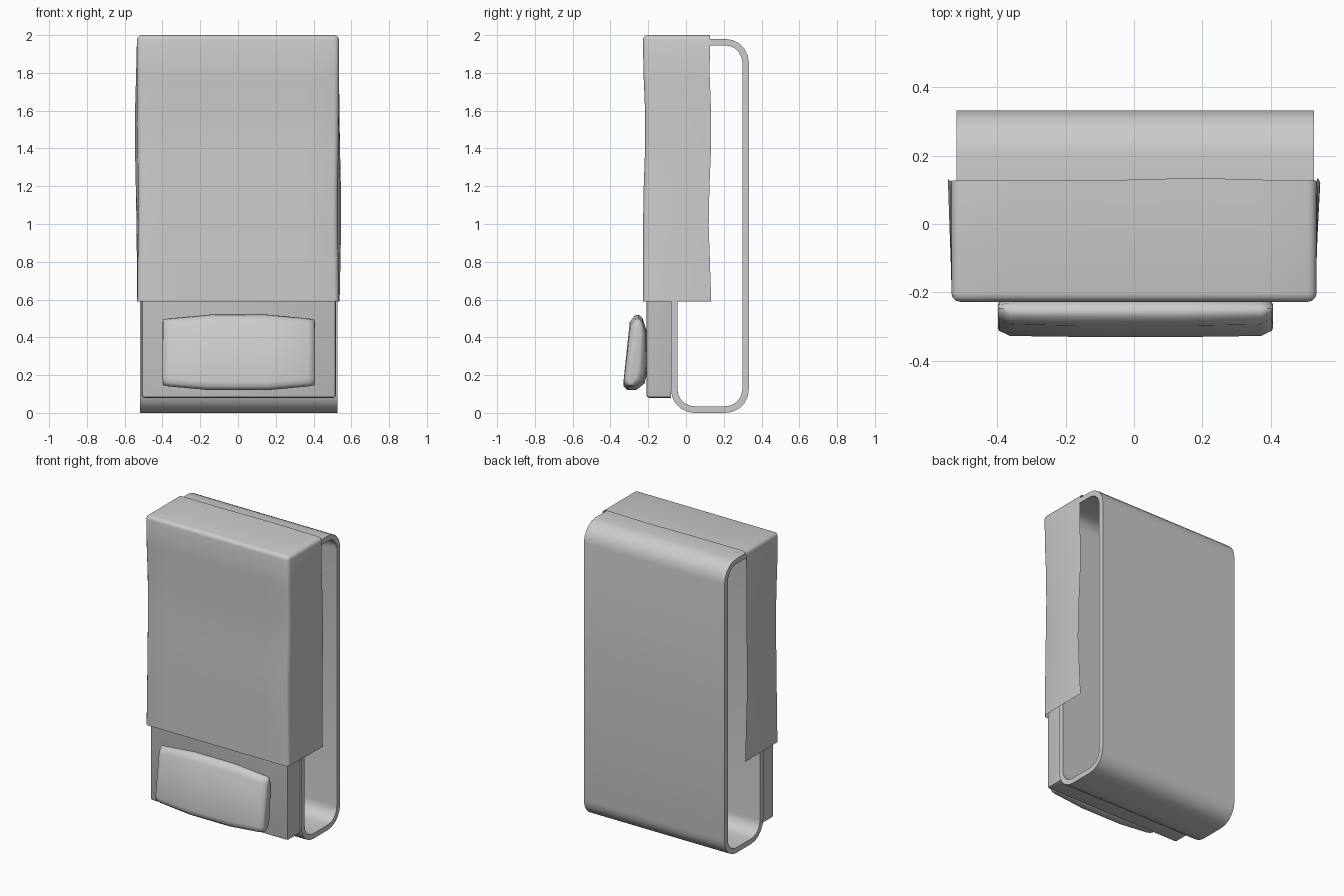
import bpy, bmesh, math
from mathutils import Vector

if "Cube" in bpy.data.objects:
    bpy.data.objects.remove(bpy.data.objects["Cube"])


def finish(name, bm, angle=40):
    bmesh.ops.recalc_face_normals(bm, faces=bm.faces)
    me = bpy.data.meshes.new(name)
    bm.to_mesh(me)
    bm.free()
    ob = bpy.data.objects.new(name, me)
    bpy.context.collection.objects.link(ob)
    bpy.ops.object.select_all(action='DESELECT')
    ob.select_set(True)
    bpy.context.view_layer.objects.active = ob
    bpy.ops.object.shade_smooth_by_angle(angle=math.radians(angle))
    return ob


def box(x0, x1, y0, y1, z0, z1):
    bm = bmesh.new()
    bmesh.ops.create_cube(bm, size=1)
    for v in bm.verts:
        v.co = ((x0 + x1) / 2 + v.co.x * (x1 - x0),
                (y0 + y1) / 2 + v.co.y * (y1 - y0),
                (z0 + z1) / 2 + v.co.z * (z1 - z0))
    return bm


def rounded(y0, y1, z0, z1, r, n=5):
    pts = []
    corners = [(y1 - r, z1 - r), (y0 + r, z1 - r), (y0 + r, z0 + r), (y1 - r, z0 + r)]
    for i, (cy, cz) in enumerate(corners):
        for k in range(n + 1):
            a = math.pi / 2 * (i + k / n)
            pts.append((cy + r * math.cos(a), cz + r * math.sin(a)))
    return pts


def bridge(bm, a, b):
    for i in range(len(a)):
        j = (i + 1) % len(a)
        bm.faces.new((a[i], a[j], b[j], b[i]))


# Closed strap loop at the back
bm = bmesh.new()
outer = rounded(-0.08, 0.333, 0.0, 1.98, 0.125)
inner = rounded(-0.045, 0.298, 0.035, 1.945, 0.09)
rings = [[bm.verts.new((x, y, z)) for y, z in prof]
         for prof, x in ((outer, -0.52), (outer, 0.528), (inner, 0.528), (inner, -0.52))]
for i in range(4):
    bridge(bm, rings[i], rings[(i + 1) % 4])
finish("strap_loop", bm)

# Inner body block with softened front and bottom edges
bm = box(-0.51, 0.518, -0.21, -0.08, 0.08, 1.96)
edges = [e for e in bm.edges
         if all(v.co.y < -0.2 for v in e.verts) or all(v.co.z < 0.1 for v in e.verts)
         or all(abs(v.co.x) > 0.5 and v.co.y < -0.2 for v in e.verts)]
edges = [e for e in edges if not all(v.co.y > -0.1 for v in e.verts)]
bmesh.ops.bevel(bm, geom=edges, offset=0.015, segments=2, profile=0.5, affect='EDGES')
finish("body", bm)

# Thin fabric cover: open at the back and bottom, slightly wavy
bm = box(-0.535, 0.535, -0.228, 0.127, 0.59, 2.0)
gone = [f for f in bm.faces
        if f.calc_center_median().y > 0.1 or f.calc_center_median().z < 0.6]
bmesh.ops.delete(bm, geom=gone, context='FACES')
edges = [e for e in bm.edges if len(e.link_faces) == 2]
bmesh.ops.bevel(bm, geom=edges, offset=0.025, segments=3, profile=0.5, affect='EDGES')
cuts = [((0, 0, 0.59 + 0.2 * i), (0, 0, 1)) for i in range(1, 7)]
cuts += [((-0.36 + 0.18 * i, 0, 0), (1, 0, 0)) for i in range(5)]
for co, no in cuts:
    bmesh.ops.bisect_plane(bm, geom=bm.verts[:] + bm.edges[:] + bm.faces[:],
                           plane_co=Vector(co), plane_no=Vector(no))
for v in bm.verts:
    x, y, z = v.co
    back = (y + 0.228) / 0.355
    fade = min(1, (2.0 - z) / 0.3)
    if abs(x) > 0.5:
        peak = 1.5 if x < 0 else 1.05
        v.co.x += math.copysign(0.011 * back * math.exp(-((z - peak) / 0.4) ** 2) * fade, x)
        v.co.x -= math.copysign(0.008 * (1 - back) * math.exp(-((z - 1.1) / 0.4) ** 2), x)
    if y < -0.1:
        v.co.y += 0.013 * math.exp(-((z - 1.5) / 0.28) ** 2) * fade
    elif y > 0.1:
        v.co.y += fade * (0.007 * math.cos((z - 1.5) * 2 * math.pi / 0.95))
        if z > 1.98:
            v.co.y += 0.008 * math.exp(-((x - 0.18) / 0.18) ** 2)
finish("cover_flap", bm)

# Padded push pad: side profile swept along x, bowed in height
side = [(-0.25, 0.52), (-0.272, 0.515), (-0.298, 0.48), (-0.331, 0.165), (-0.33, 0.14),
        (-0.31, 0.12), (-0.265, 0.12), (-0.22, 0.155), (-0.208, 0.2), (-0.21, 0.44),
        (-0.23, 0.50)]
# station: x, height scale, depth scale
half = [(0.403, 0.80, 0.35), (0.40, 0.87, 0.55), (0.368, 0.90, 0.93), (0.15, 1.0, 1.0)]
stations = [(-x, h, d) for x, h, d in half] + half[::-1]
bm = bmesh.new()
rings = []
for x, h, d in stations:
    ring = []
    for y, z in side:
        mid = -0.268 - 0.13 * (0.32 - z)
        ring.append(bm.verts.new((x + 0.004, mid + (y - mid) * d, 0.32 + (z - 0.32) * h)))
    rings.append(ring)
for a, b in zip(rings, rings[1:]):
    bridge(bm, a, b)
bm.faces.new(rings[0])
bm.faces.new(rings[-1])
finish("push_pad", bm, 60)
